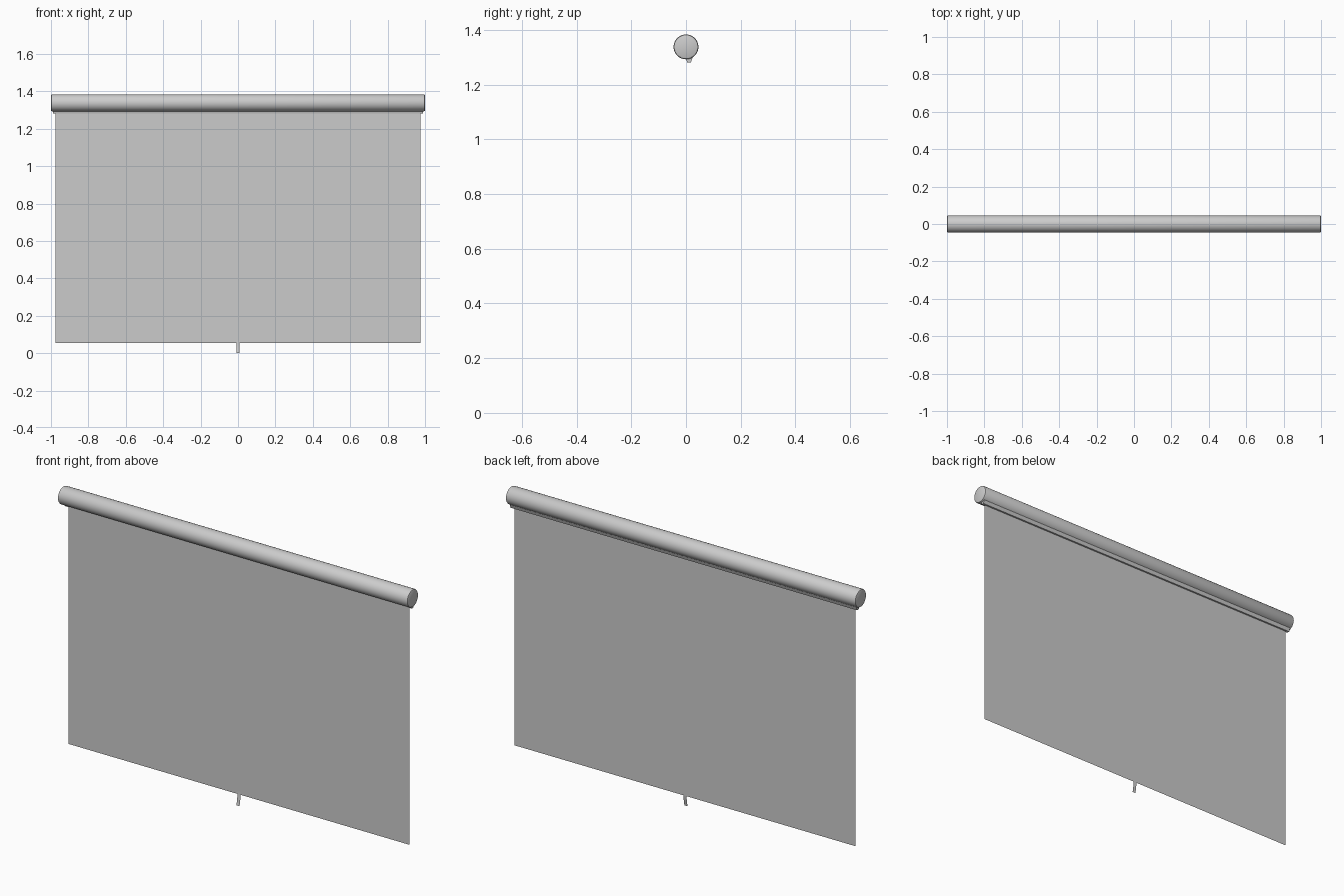
import bpy, bmesh, math

cube = bpy.data.objects.get("Cube")
if cube:
    bpy.data.objects.remove(cube, do_unlink=True)

grey = bpy.data.materials.new("light_grey")
grey.use_nodes = True
COLOUR = (0.6, 0.6, 0.6, 1)
grey.diffuse_color = COLOUR
grey.node_tree.nodes["Principled BSDF"].inputs["Base Color"].default_value = COLOUR

AXIS_Z, RADIUS, SHEET_Y = 1.338, 0.0455, 0.009


def add_object(name, bm, smooth=False):
    bmesh.ops.recalc_face_normals(bm, faces=bm.faces)
    mesh = bpy.data.meshes.new(name)
    bm.to_mesh(mesh)
    bm.free()
    mesh.materials.append(grey)
    obj = bpy.data.objects.new(name, mesh)
    bpy.context.collection.objects.link(obj)
    if smooth:
        bpy.ops.object.select_all(action="DESELECT")
        obj.select_set(True)
        bpy.context.view_layer.objects.active = obj
        bpy.ops.object.shade_smooth_by_angle(angle=math.radians(35))
    return obj


def loft(sections, caps=True):
    """Join a row of equal-length point rings; cap the two ends."""
    bm = bmesh.new()
    rings = [[bm.verts.new(p) for p in ring] for ring in sections]
    for a, b in zip(rings, rings[1:]):
        for i in range(len(a)):
            j = (i + 1) % len(a)
            bm.faces.new((a[i], a[j], b[j], b[i]))
    if caps:
        bm.faces.new(rings[0])
        bm.faces.new(rings[-1])
    return bm


def strip(width, path):
    """Flat ribbon of the given width along a (y, z) path."""
    bm = bmesh.new()
    rows = [[bm.verts.new((s * width / 2, y, z)) for s in (-1, 1)] for y, z in path]
    for a, b in zip(rows, rows[1:]):
        bm.faces.new((a[0], a[1], b[1], b[0]))
    return bm


# Round housing with softened end rims
def circle(x, r, sides=32):
    angles = [2 * math.pi * i / sides for i in range(sides)]
    return [(x, r * math.cos(a), AXIS_Z + r * math.sin(a)) for a in angles]


rims = [(1, RADIUS - 0.006), (0.998, RADIUS - 0.002), (0.993, RADIUS)]
ends = [(-x, r) for x, r in rims] + [(x, r) for x, r in reversed(rims)]
add_object("housing_tube", loft([circle(x, r) for x, r in ends]), smooth=True)

# Tapered slot lip under the housing
lip = [(-0.002, 1.305), (0.026, 1.305), (0.018, 1.281), (0.004, 1.281)]
add_object("slot_lip", loft([[(x, y, z) for y, z in lip] for x in (-0.99, 0.99)]))

# Hanging fabric sheet
add_object("screen_sheet", strip(1.95, [(SHEET_Y, 0.055), (SHEET_Y, 1.3)]))

# Curved pull tab at the bottom edge
tab = [(SHEET_Y * math.sin(t * math.pi / 2), 0.07 * t) for t in (i / 6 for i in range(7))]
add_object("pull_tab", strip(0.018, tab), smooth=True)
